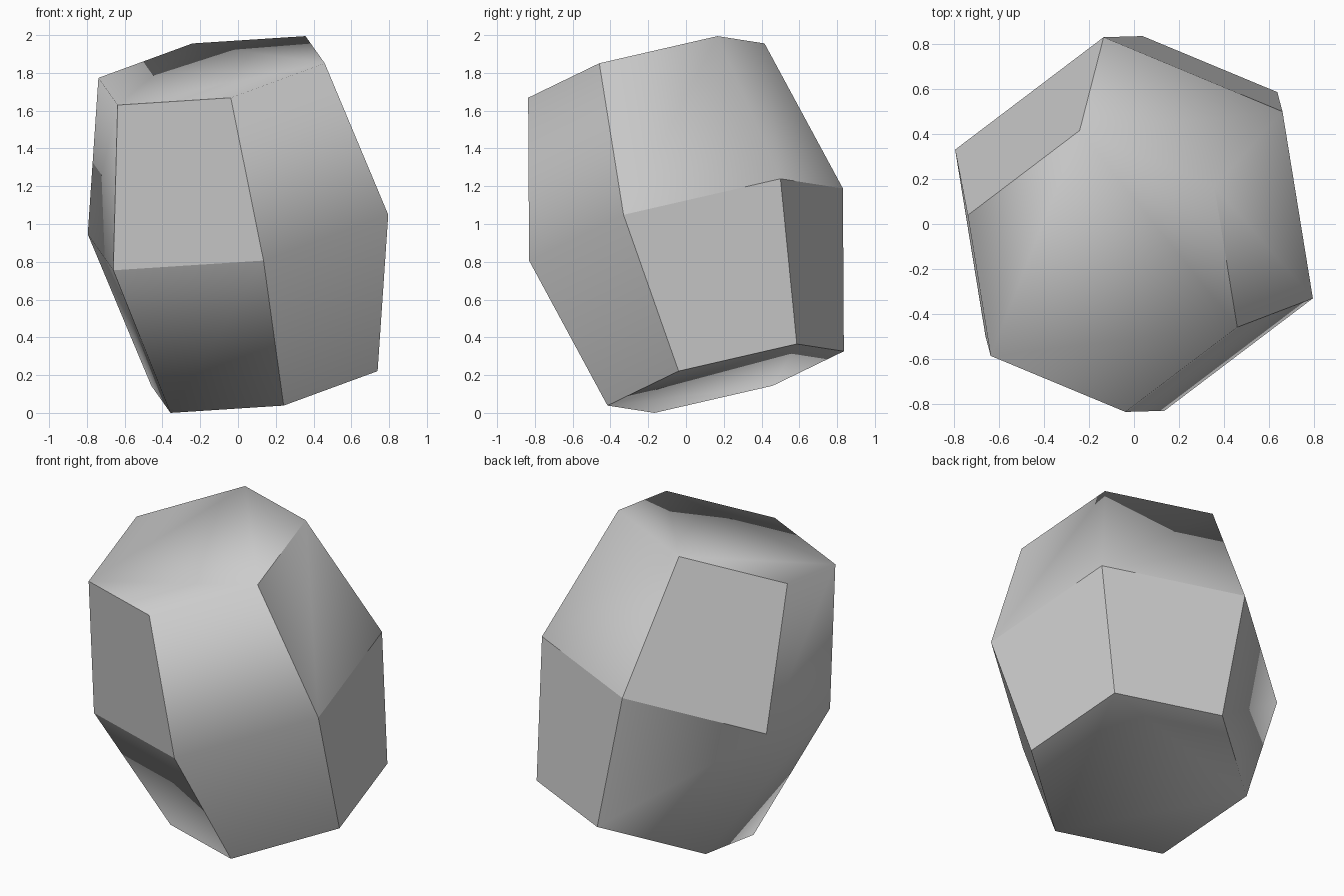
import bpy, bmesh
from math import cos, sin, tau
from mathutils import Vector

cube = bpy.data.objects.get("Cube")
if cube:
    bpy.data.objects.remove(cube, do_unlink=True)

# Plain stone colour
stone = bpy.data.materials.new("stone_grey")
stone.use_nodes = True
stone.diffuse_color = (0.6, 0.6, 0.6, 1)
stone.node_tree.nodes["Principled BSDF"].inputs["Base Color"].default_value = (0.6, 0.6, 0.6, 1)

# Tilted axis and the two directions across it
axis = Vector((-0.14, -0.21, 0.815)).normalized()
side = Vector((0.66, 0.5, 0.24))
side = (side - axis * side.dot(axis)).normalized()
across = axis.cross(side)
centre = Vector((0, 0, 1))
SIDES = 6

bm = bmesh.new()


def ring(radius, height):
    """Six-sided ring around the tilted axis."""
    turn = tau / SIDES
    return [bm.verts.new(centre + axis * height
                         + side * radius * cos(i * turn)
                         + across * radius * sin(i * turn)) for i in range(SIDES)]


# Barrel-shaped body: narrow top, wide waist, narrow base
top, waist, base = ring(0.65, 0.853), ring(0.863, 0), ring(0.65, -0.853)
for i in range(SIDES):
    j = (i + 1) % SIDES
    bm.faces.new((waist[i], waist[j], top[j], top[i]))
    bm.faces.new((base[i], base[j], waist[j], waist[i]))
bm.faces.new(top)
bm.faces.new(base[::-1])

# Smooth faces, with every edge sharp except a few worn ones
for face in bm.faces:
    face.smooth = True
for edge in bm.edges:
    edge.smooth = False


def wear(a, b):
    bm.edges.get((a, b)).smooth = True


for i in (0, 2, 4):
    wear(top[i], top[i + 1])
for i in (2, 4):
    wear(waist[i], waist[i + 1])
for i in (2, 3):
    wear(base[i], base[i + 1])
wear(top[0], waist[0])
wear(waist[2], base[2])

# Rest the stone on the ground
lowest = min(v.co.z for v in bm.verts)
bmesh.ops.translate(bm, verts=bm.verts, vec=(0, 0, -lowest))
mesh = bpy.data.meshes.new("stone")
bm.to_mesh(mesh)
bm.free()
mesh.materials.append(stone)
bpy.context.collection.objects.link(bpy.data.objects.new("stone", mesh))
